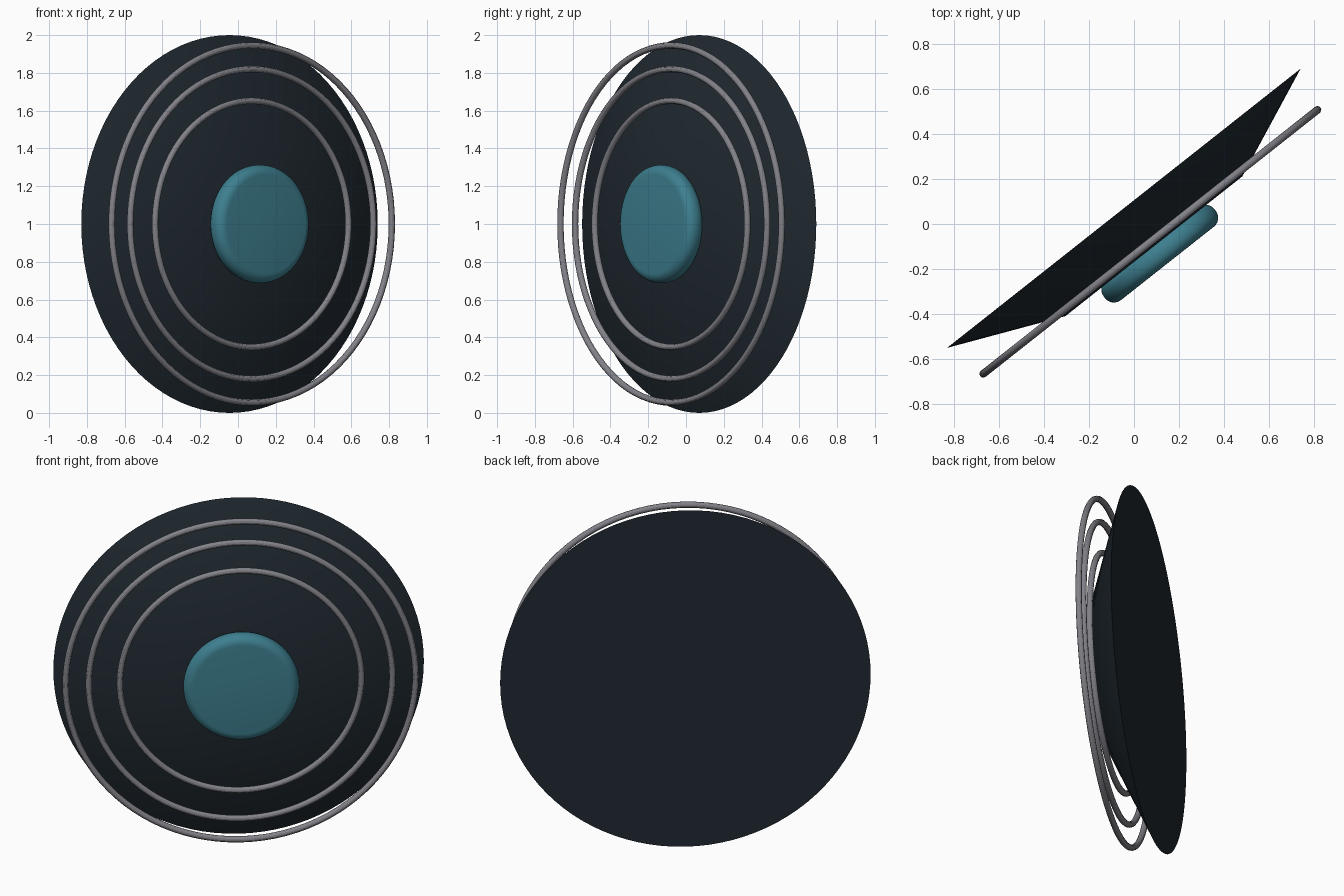
import bpy, bmesh, math
from mathutils import Matrix, Vector

if "Cube" in bpy.data.objects:
    bpy.data.objects.remove(bpy.data.objects["Cube"])

ANGLE = math.atan2(0.62, 0.785)          # turn of the whole dish about z
BACK = Vector((-0.045, 0.07, 1.0))       # centre of the flat back
FRAME = (Matrix.Translation(BACK) @ Matrix.Rotation(ANGLE, 4, 'Z')
         @ Matrix.Rotation(math.pi / 2, 4, 'X'))   # local z = facing direction


def material(name, rgb):
    m = bpy.data.materials.new(name)
    m.diffuse_color = (*rgb, 1)
    m.use_nodes = True
    m.node_tree.nodes["Principled BSDF"].inputs["Base Color"].default_value = m.diffuse_color
    return m


dark = material("dark slate", (0.0144, 0.0225, 0.0305))
grey = material("metal grey", (0.223, 0.223, 0.25))
teal = material("teal", (0.047, 0.212, 0.275))


def lathe(name, profile, mat, closed=False, steps=96):
    """Turn (radius, height) points about the facing axis."""
    bm = bmesh.new()
    rows = []
    for r, h in profile:
        rows.append([bm.verts.new((r * math.cos(2 * math.pi * i / steps),
                                   r * math.sin(2 * math.pi * i / steps), h))
                     for i in range(steps)])
    pairs = list(zip(rows, rows[1:]))
    if closed:
        pairs.append((rows[-1], rows[0]))
    else:
        bm.faces.new(rows[0])
        bm.faces.new(rows[-1])
    for a, b in pairs:
        for i in range(steps):
            j = (i + 1) % steps
            bm.faces.new((a[i], a[j], b[j], b[i]))
    bmesh.ops.recalc_face_normals(bm, faces=bm.faces)
    me = bpy.data.meshes.new(name)
    bm.to_mesh(me)
    bm.free()
    me.materials.append(mat)
    ob = bpy.data.objects.new(name, me)
    bpy.context.collection.objects.link(ob)
    ob.matrix_world = FRAME
    bpy.ops.object.select_all(action='DESELECT')
    ob.select_set(True)
    bpy.context.view_layer.objects.active = ob
    bpy.ops.object.shade_smooth_by_angle(angle=math.radians(30))
    return ob


def arc(cr, ch, rad, start, end, n):
    return [(cr + rad * math.cos(math.radians(start + (end - start) * k / n)),
             ch + rad * math.sin(math.radians(start + (end - start) * k / n)))
            for k in range(n + 1)]


# Dish body: flat back, shallow cone, flat front
lathe("dish_body", [(1.0, 0.0), (0.5, 0.215)], dark)

# Three thin rings floating in one plane
for label, radius in (("outer", 0.945), ("middle", 0.82), ("inner", 0.652)):
    lathe(label + "_ring", arc(radius, 0.19, 0.017, 0, 330, 11), grey, closed=True)

# Rounded centre button
b = 0.05
lathe("centre_button",
      arc(0.313 - b, 0.202 + b, b, -90, 0, 6) + arc(0.313 - b, 0.312 - b, b, 0, 90, 6),
      teal)
